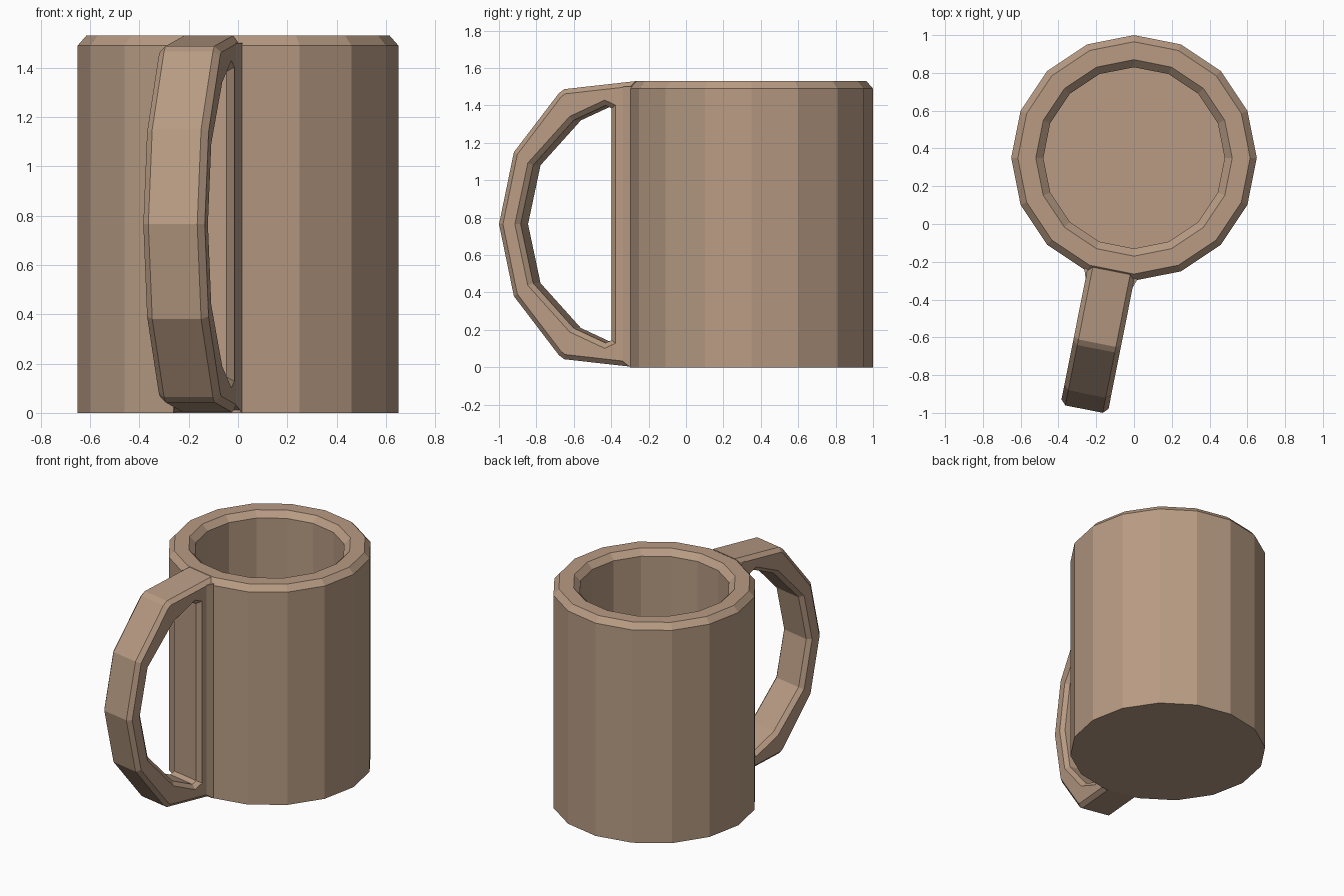
import bpy, bmesh
from math import sin, cos, pi
from mathutils import Vector

if "Cube" in bpy.data.objects:
    bpy.data.objects.remove(bpy.data.objects["Cube"])

CENTRE = Vector((0, 0.35, 0))
SIDES = 16
HEIGHT = 1.53

clay = bpy.data.materials.new("clay")
clay.diffuse_color = (0.48, 0.33, 0.23, 1)
clay.use_nodes = True
clay.node_tree.nodes["Principled BSDF"].inputs["Base Color"].default_value = clay.diffuse_color


def finish(name, bm):
    bmesh.ops.recalc_face_normals(bm, faces=bm.faces)
    mesh = bpy.data.meshes.new(name)
    bm.to_mesh(mesh)
    bm.free()
    mesh.materials.append(clay)
    obj = bpy.data.objects.new(name, mesh)
    bpy.context.collection.objects.link(obj)
    return obj


# Handle frame: r runs outward from the cup axis through one facet, u across it
ANGLE = -pi / 2 - pi / SIDES
OUT = Vector((cos(ANGLE), sin(ANGLE), 0))
ACROSS = Vector((-sin(ANGLE), cos(ANGLE), 0))


def place(r, u, z):
    return CENTRE + OUT * r + ACROSS * u + Vector((0, 0, z))


def mirrored(upper):
    # upper half from cup to tip (last point on the mid height), then mirrored
    return upper + [(r, HEIGHT - z) for r, z in reversed(upper[:-1])]


# Cup: profile lathed to 16 sides, bevelled rim, hollow inside
bm = bmesh.new()
profile = [(0.65, 0), (0.65, 1.49), (0.615, HEIGHT), (0.52, HEIGHT), (0.48, 1.49), (0.48, 0.13)]
rings = [[bm.verts.new(CENTRE + Vector((r * cos(2 * pi * k / SIDES), r * sin(2 * pi * k / SIDES), z)))
          for k in range(SIDES)] for r, z in profile]
for a, b in zip(rings, rings[1:]):
    for k in range(SIDES):
        n = (k + 1) % SIDES
        bm.faces.new((a[k], a[n], b[n], b[k]))
bm.faces.new(rings[0])
bm.faces.new(rings[-1])
finish("cup", bm)

# Handle: outer and hole outlines bridged on both sides, long edges bevelled
HALF = 0.127
outer = mirrored([(0.61, HEIGHT), (1.0, 1.487), (1.03, 1.465), (1.275, 1.15), (1.356, HEIGHT / 2)])
hole = mirrored([(0.742, 1.385), (0.775, 1.40), (0.95, 1.32), (1.17, 1.08), (1.238, HEIGHT / 2)])
bm = bmesh.new()
loops = [[bm.verts.new(place(r, u, z)) for r, z in outline]
         for outline, u in ((outer, -HALF), (outer, HALF), (hole, HALF), (hole, -HALF))]
count = len(outer)
for j in range(4):
    a, b = loops[j], loops[(j + 1) % 4]
    for i in range(count):
        n = (i + 1) % count
        bm.faces.new((a[i], a[n], b[n], b[i]))
rim_edges = [bm.edges.get((loop[i], loop[(i + 1) % count])) for loop in loops for i in range(count)]
bmesh.ops.recalc_face_normals(bm, faces=bm.faces)
bmesh.ops.bevel(bm, geom=rim_edges, offset=0.026, offset_type='OFFSET', segments=1,
                profile=0.5, affect='EDGES', clamp_overlap=False)
finish("handle", bm)

# Handle base: small flare where the handle meets the cup wall
bm = bmesh.new()
section = [(0.61, -0.142), (0.632, -0.142), (0.675, -HALF), (0.675, HALF), (0.632, 0.142), (0.61, 0.142)]
low = [bm.verts.new(place(r, u, 0.0)) for r, u in section]
high = [bm.verts.new(place(r, u, 1.5)) for r, u in section]
# slope the base under and over to follow the handle
for v in low[2:4]:
    v.co.z += 0.03
for i in range(6):
    n = (i + 1) % 6
    bm.faces.new((low[i], low[n], high[n], high[i]))
bm.faces.new(low)
bm.faces.new(high)
finish("handle_base", bm)
